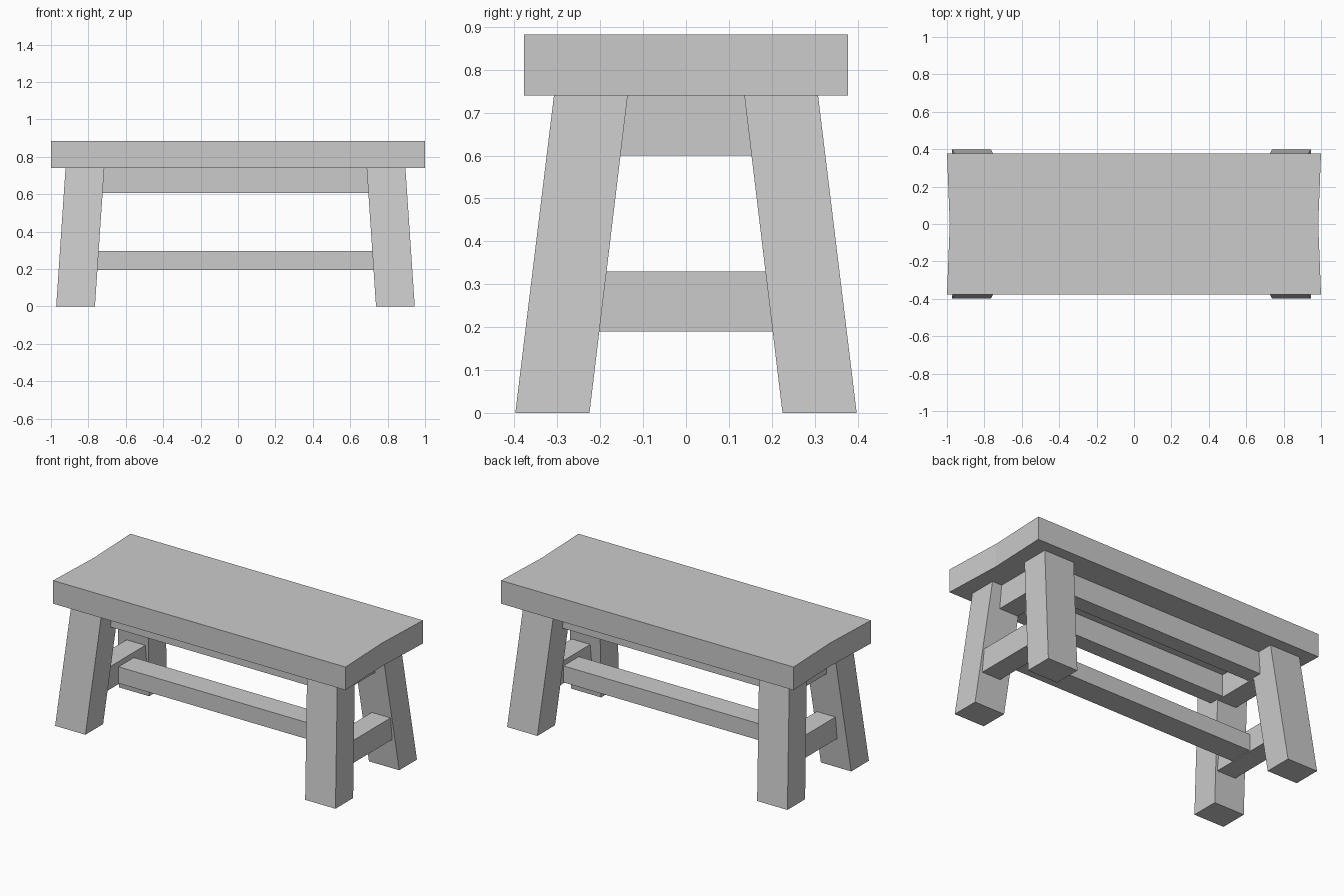
import bpy, bmesh

if "Cube" in bpy.data.objects:
    bpy.data.objects.remove(bpy.data.objects["Cube"])


def loft(name, bottom, top, z0, z1):
    """Solid between two matching xy outlines (counter-clockwise) at z0 and z1."""
    bm = bmesh.new()
    lo = [bm.verts.new((x, y, z0)) for x, y in bottom]
    hi = [bm.verts.new((x, y, z1)) for x, y in top]
    n = len(lo)
    bm.faces.new(lo[::-1])
    bm.faces.new(hi)
    for i in range(n):
        j = (i + 1) % n
        bm.faces.new((lo[i], lo[j], hi[j], hi[i]))
    bmesh.ops.recalc_face_normals(bm, faces=bm.faces)
    mesh = bpy.data.meshes.new(name)
    bm.to_mesh(mesh)
    bm.free()
    obj = bpy.data.objects.new(name, mesh)
    bpy.context.collection.objects.link(obj)
    return obj


def rect(x0, x1, y0, y1):
    return [(x0, y0), (x1, y0), (x1, y1), (x0, y1)]


SEAT_Z = 0.74


def leg_inner_y(z):
    return 0.225 - 0.089 * z / SEAT_Z


# Seat slab with slightly hollowed ends
outline = [(-1, -0.378), (1, -0.378), (0.985, 0), (1, 0.378), (-1, 0.378), (-0.985, 0)]
loft("seat", outline, outline, SEAT_Z, 0.883)

# Four splayed legs: x range at floor, x range under the seat
for side, (b0, b1), (t0, t1) in (("left", (-0.972, -0.765), (-0.922, -0.715)),
                                 ("right", (0.738, 0.945), (0.688, 0.895))):
    for end, s in (("front", -1), ("back", 1)):
        foot = sorted((s * 0.225, s * 0.398))
        head = sorted((s * 0.136, s * 0.308))
        loft(f"{end}_{side}_leg", rect(b0, b1, *foot), rect(t0, t1, *head), 0, SEAT_Z)


# Short cross rails, cut to the slope of the legs
def cross_rail(name, x0, x1, z0, z1):
    a, b = leg_inner_y(z0), leg_inner_y(z1)
    loft(name, rect(x0, x1, -a, a), rect(x0, x1, -b, b), z0, z1)


cross_rail("left_upper_rail", -0.855, -0.725, 0.60, SEAT_Z)
cross_rail("right_upper_rail", 0.70, 0.83, 0.60, SEAT_Z)
cross_rail("left_lower_rail", -0.892, -0.764, 0.19, 0.33)
cross_rail("right_lower_rail", 0.785, 0.913, 0.19, 0.33)

# Long aprons under the seat
for end, s in (("front", -1), ("back", 1)):
    box = rect(-0.725, 0.70, *sorted((s * 0.11, s * 0.21)))
    loft(f"{end}_apron", box, box, 0.605, SEAT_Z)

# Central long stretcher between the lower rails
box = rect(-0.764, 0.785, -0.075, 0.075)
loft("center_stretcher", box, box, 0.195, 0.297)
